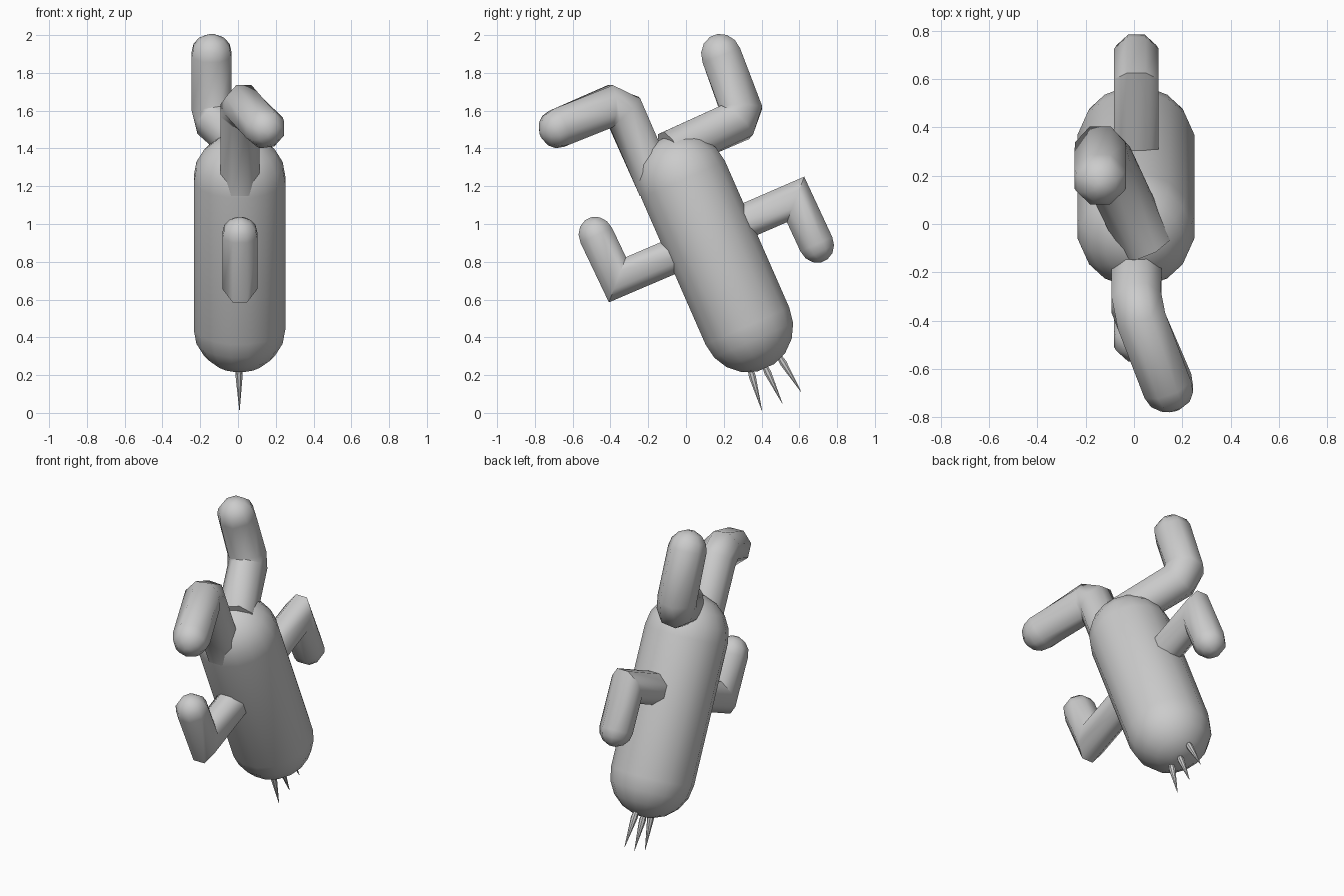
import bpy, bmesh, math
from mathutils import Vector

if "Cube" in bpy.data.objects:
    bpy.data.objects.remove(bpy.data.objects["Cube"])

grey = bpy.data.materials.new("plain_grey")
grey.diffuse_color = (0.6, 0.6, 0.6, 1)
grey.use_nodes = True
grey.node_tree.nodes["Principled BSDF"].inputs["Base Color"].default_value = grey.diffuse_color
SIDE = Vector((1, 0, 0))


def unit_miter(a, b):
    """Tangent at a joint and the stretch needed to keep the tube width."""
    t = (a + b).normalized()
    return t, 1 / max(t.dot(a), 0.5)


def make_tube(name, rings, sides, angle=40):
    """Skin a list of (centre, tangent, radius, stretch) rings and cap both ends."""
    bm = bmesh.new()
    loops = []
    for centre, tangent, radius, stretch in rings:
        across = (SIDE - tangent * SIDE.dot(tangent)).normalized()
        up = tangent.cross(across)
        loop = []
        for i in range(sides):
            a = 2 * math.pi * (i + 0.5) / sides
            loop.append(bm.verts.new(centre + across * math.cos(a) * radius
                                     + up * math.sin(a) * radius * stretch))
        loops.append(loop)
    for low, high in zip(loops, loops[1:]):
        for i in range(sides):
            j = (i + 1) % sides
            bm.faces.new((low[i], low[j], high[j], high[i]))
    bm.faces.new(loops[0][::-1])
    bm.faces.new(loops[-1])
    bmesh.ops.recalc_face_normals(bm, faces=bm.faces)
    mesh = bpy.data.meshes.new(name)
    bm.to_mesh(mesh)
    bm.free()
    mesh.materials.append(grey)
    obj = bpy.data.objects.new(name, mesh)
    bpy.context.collection.objects.link(obj)
    bpy.ops.object.select_all(action='DESELECT')
    obj.select_set(True)
    bpy.context.view_layer.objects.active = obj
    bpy.ops.object.shade_smooth_by_angle(angle=math.radians(angle))
    return obj


def dome(centre, direction, radius, steps):
    """Rings of a rounded end, from the rim out to the tip."""
    rings = []
    for i in range(steps + 1):
        a = math.radians(78) * i / steps
        rings.append((centre + direction * radius * math.sin(a),
                      direction, radius * math.cos(a), 1))
    return rings


def make_limb(name, start, joint, end, radius, chamfer):
    """Bent limb with a mitred joint and a rounded tip; the start sits in the body."""
    start, joint, end = Vector(start), Vector(joint), Vector(end)
    d1, d2 = (joint - start).normalized(), (end - joint).normalized()
    rings = [(start, d1, radius, 1)]
    if chamfer:
        p, q = joint - d1 * chamfer, joint + d2 * chamfer
        mid = (q - p).normalized()
        for point, a, b in ((p, d1, mid), (q, mid, d2)):
            t, s = unit_miter(a, b)
            rings.append((point, t, radius, s))
    else:
        t, s = unit_miter(d1, d2)
        rings.append((joint, t, radius, s))
    rings += dome(end, d2, radius, 3)
    make_tube(name, rings, 8, 50)


# Leaning capsule body
low, high = Vector((0.008, 0.325, 0.46)), Vector((0.008, -0.015, 1.235))
axis = (high - low).normalized()
body = dome(low, -axis, 0.247, 4)[::-1]
body = [(c, axis, r, s) for c, t, r, s in body] + dome(high, axis, 0.247, 4)
make_tube("body", body, 16, 50)

# Thick upper limbs
make_limb("front_leg", (0.01, -0.15, 1.19), (0.01, -0.35, 1.645),
          (0.14, -0.67, 1.51), 0.112, 0.06)
make_limb("back_leg", (0.05, -0.09, 1.385), (-0.14, 0.31, 1.56),
          (-0.14, 0.187, 1.893), 0.115, 0.06)

# Thinner side limbs
make_limb("front_arm", (0.01, 0.07, 0.89), (0.01, -0.363, 0.705),
          (0.01, -0.475, 0.94), 0.1, 0)
make_limb("back_arm", (0.01, 0.13, 0.935), (0.01, 0.58, 1.13),
          (0.01, 0.69, 0.893), 0.1, 0)

# Three small spikes under the body
for i, (y0, z0, y1, z1) in enumerate(((0.338, 0.24, 0.402, 0.012),
                                      (0.413, 0.255, 0.51, 0.05),
                                      (0.49, 0.305, 0.61, 0.11))):
    base, tip = Vector((0.005, y0, z0)), Vector((0.008, y1, z1))
    d = (tip - base).normalized()
    make_tube(f"spike_{i + 1}", [(base, d, 0.014, 1),
                                 (base.lerp(tip, 0.2), d, 0.02, 1),
                                 (tip, d, 0.001, 1)], 8)
